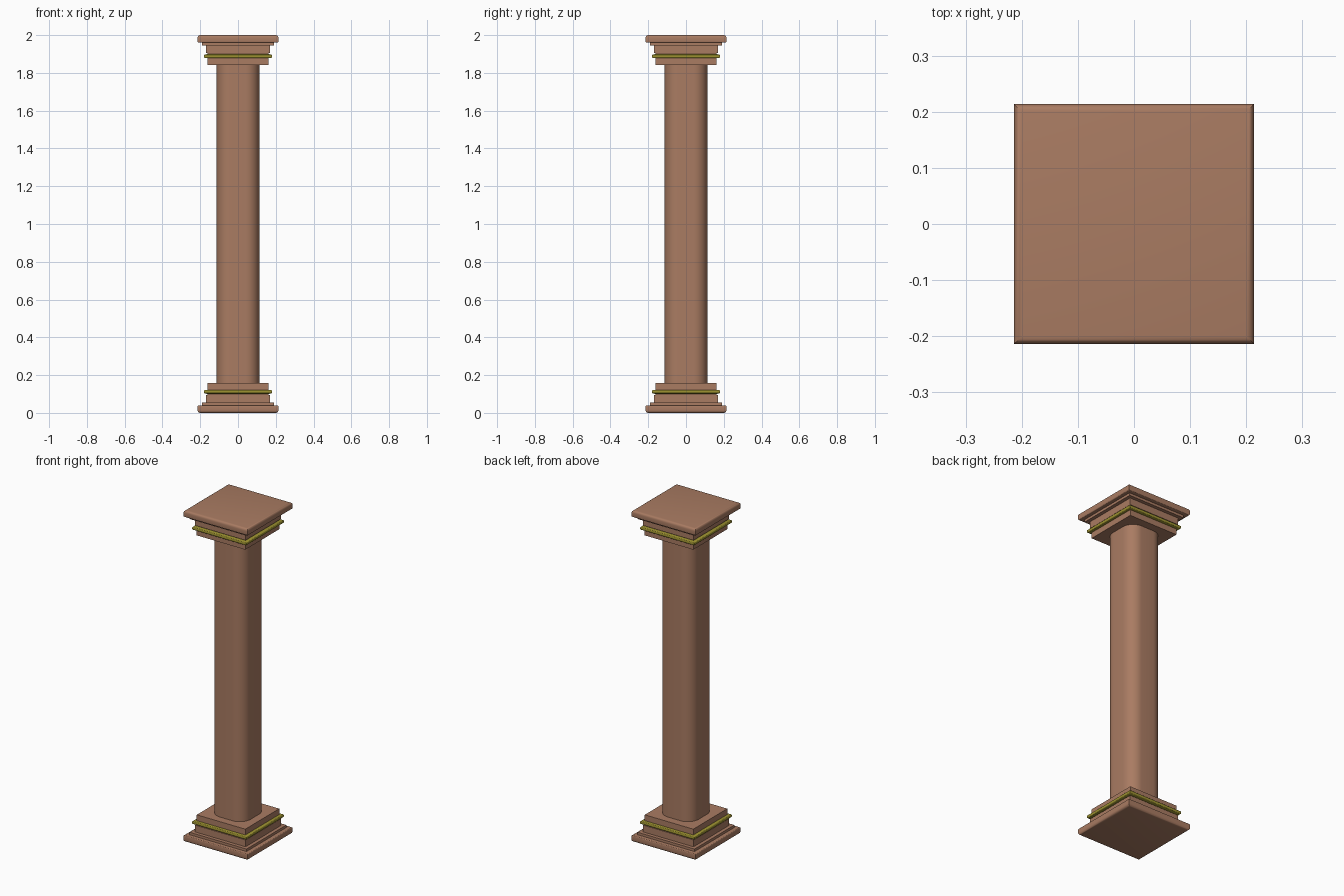
import bpy, bmesh, math

if "Cube" in bpy.data.objects:
    bpy.data.objects.remove(bpy.data.objects["Cube"])

def material(name, rgb):
    m = bpy.data.materials.new(name)
    m.diffuse_color = (*rgb, 1)
    m.use_nodes = True
    m.node_tree.nodes["Principled BSDF"].inputs["Base Color"].default_value = m.diffuse_color
    return m

stone = material("warm brown stone", (0.40, 0.20, 0.123))
gold = material("old gold", (0.34, 0.29, 0.03))

def outline(half, r, n):
    """Square outline with optional rounded corners."""
    if r == 0:
        return [(half, half), (-half, half), (-half, -half), (half, -half)]
    pts = []
    for k in range(4):
        c = math.pi / 4 + k * math.pi / 2
        cx = math.copysign(half - r, math.cos(c))
        cy = math.copysign(half - r, math.sin(c))
        for i in range(n + 1):
            a = k * math.pi / 2 + i / n * math.pi / 2
            pts.append((cx + r * math.cos(a), cy + r * math.sin(a)))
    return pts

def loft(name, profile, mat, flip=False, r=0, n=10, caps=(True, True)):
    """Sweep a (half width, height) profile around a square plan."""
    bm = bmesh.new()
    rings = [[bm.verts.new((x, y, 2 - z if flip else z)) for x, y in outline(h, r, n)]
             for h, z in profile]
    for a, b in zip(rings, rings[1:]):
        for i in range(len(a)):
            j = (i + 1) % len(a)
            bm.faces.new((a[i], a[j], b[j], b[i]))
    if caps[0]:
        bm.faces.new(rings[0][::-1])
    if caps[1]:
        bm.faces.new(rings[-1])
    if flip:
        bmesh.ops.reverse_faces(bm, faces=bm.faces[:])
    me = bpy.data.meshes.new(name)
    bm.to_mesh(me)
    bm.free()
    me.materials.append(mat)
    ob = bpy.data.objects.new(name, me)
    bpy.context.collection.objects.link(ob)
    bpy.ops.object.select_all(action='DESELECT')
    ob.select_set(True)
    bpy.context.view_layer.objects.active = ob
    bpy.ops.object.shade_smooth_by_angle(angle=math.radians(35))
    return ob

def rounded(half, z0, z1, r, n=4, top=True):
    """Profile points for a slab with rounded edges."""
    lo = [(half - r + r * math.sin(i / n * math.pi / 2),
           z0 + r - r * math.cos(i / n * math.pi / 2)) for i in range(n + 1)]
    rt = r if top is True else top
    hi = [(half - rt + rt * math.cos(i / n * math.pi / 2),
           z1 - rt + rt * math.sin(i / n * math.pi / 2)) for i in range(n + 1)]
    return lo + hi

# Stepped plinth, from the outer slab inwards; the capital is its mirror
steps = rounded(0.214, 0.0, 0.04, 0.014, top=0.006) + [
    (0.19, 0.04), (0.19, 0.055), (0.169, 0.055), (0.169, 0.096),
    (0.162, 0.096), (0.162, 0.157)]
# Gold moulding wrapped around the plinth
band = [(0.161, 0.1)] + rounded(0.18, 0.103, 0.122, 0.006, n=3) + [(0.161, 0.122)]

for part, flip in (("base", False), ("capital", True)):
    loft(part, steps, stone, flip)
    loft(part + "_gold_band", band, gold, flip, caps=(False, False))

# Shaft with rounded corners
loft("shaft", [(0.113, 0.15), (0.113, 1.85)], stone, r=0.072)
